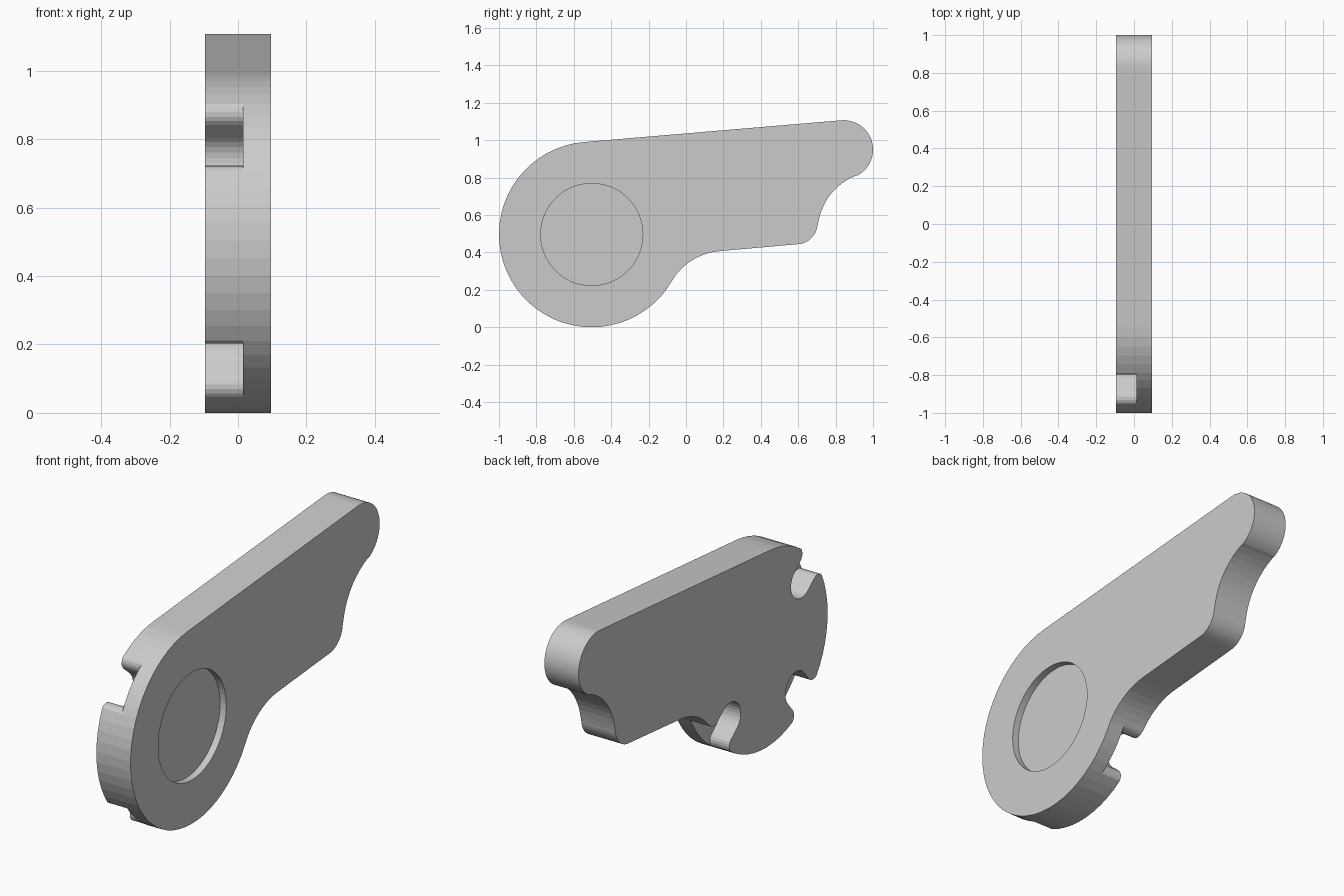
import bpy, bmesh, math

if "Cube" in bpy.data.objects:
    bpy.data.objects.remove(bpy.data.objects["Cube"])

HUB = (-0.504, 0.496)      # hub centre in (y, z)
HUB_R = 0.496
X0, X1 = -0.096, 0.096     # plate thickness
TILT = 4.8                 # slope of the arm in degrees


def arc(cy, cz, r, a0, a1, step=6):
    n = max(3, round(abs(a1 - a0) / step))
    angles = [math.radians(a0 + (a1 - a0) * i / n) for i in range(n + 1)]
    return [(cy + r * math.cos(a), cz + r * math.sin(a)) for a in angles]


def prism(name, outline, x0, x1):
    """Extrude a closed (y, z) outline along x."""
    bm = bmesh.new()
    base = [bm.verts.new((x0, y, z)) for y, z in outline]
    top = [bm.verts.new((x1, y, z)) for y, z in outline]
    bm.faces.new(base[::-1])
    bm.faces.new(top)
    for i in range(len(base)):
        j = (i + 1) % len(base)
        bm.faces.new((base[i], base[j], top[j], top[i]))
    bmesh.ops.recalc_face_normals(bm, faces=bm.faces)
    mesh = bpy.data.meshes.new(name)
    bm.to_mesh(mesh)
    bm.free()
    obj = bpy.data.objects.new(name, mesh)
    bpy.context.collection.objects.link(obj)
    return obj


def cut(target, cutter):
    mod = target.modifiers.new("cut", "BOOLEAN")
    mod.operation, mod.solver, mod.object = "DIFFERENCE", "EXACT", cutter
    bpy.context.view_layer.objects.active = target
    bpy.ops.object.modifier_apply(modifier=mod.name)
    bpy.data.objects.remove(cutter)


# Lever plate: hub, lower fillet, heel, finger notch, rounded tip
outline = (arc(*HUB, HUB_R, 90 + TILT, 329.5)
           + arc(0.207, 0.078, 0.33, 149.5, 90 + TILT)[1:]
           + arc(0.591, 0.557, 0.113, -90 + TILT, -6)
           + arc(1.026, 0.511, 0.322, 174, 113)[1:]
           + arc(0.843, 0.95, 0.157, -67, 90 + TILT)[1:])
lever = prism("lever_plate", outline, X0, X1)

# Shallow round recess on the +x face
cut(lever, prism("recess_cutter", arc(*HUB, 0.273, 0, 354), X1 - 0.035, X1 + 0.1))

# Three rounded slots with flared lips, cut part way in from the -x face
half = arc(0.375, 0, 0.085, 180, 90, 12) + arc(0.435, 0.13, 0.045, -90, 0, 18) + [(0.6, 0.13)]
slot = half + [(u, -v) for u, v in reversed(half[1:])]
for turn in (135, 225, 315):
    a = math.radians(turn + TILT)
    c, s = math.cos(a), math.sin(a)
    pts = [(HUB[0] + u * c - v * s, HUB[1] + u * s + v * c) for u, v in slot]
    cut(lever, prism("slot_cutter", pts, X0 - 0.1, 0.014))
